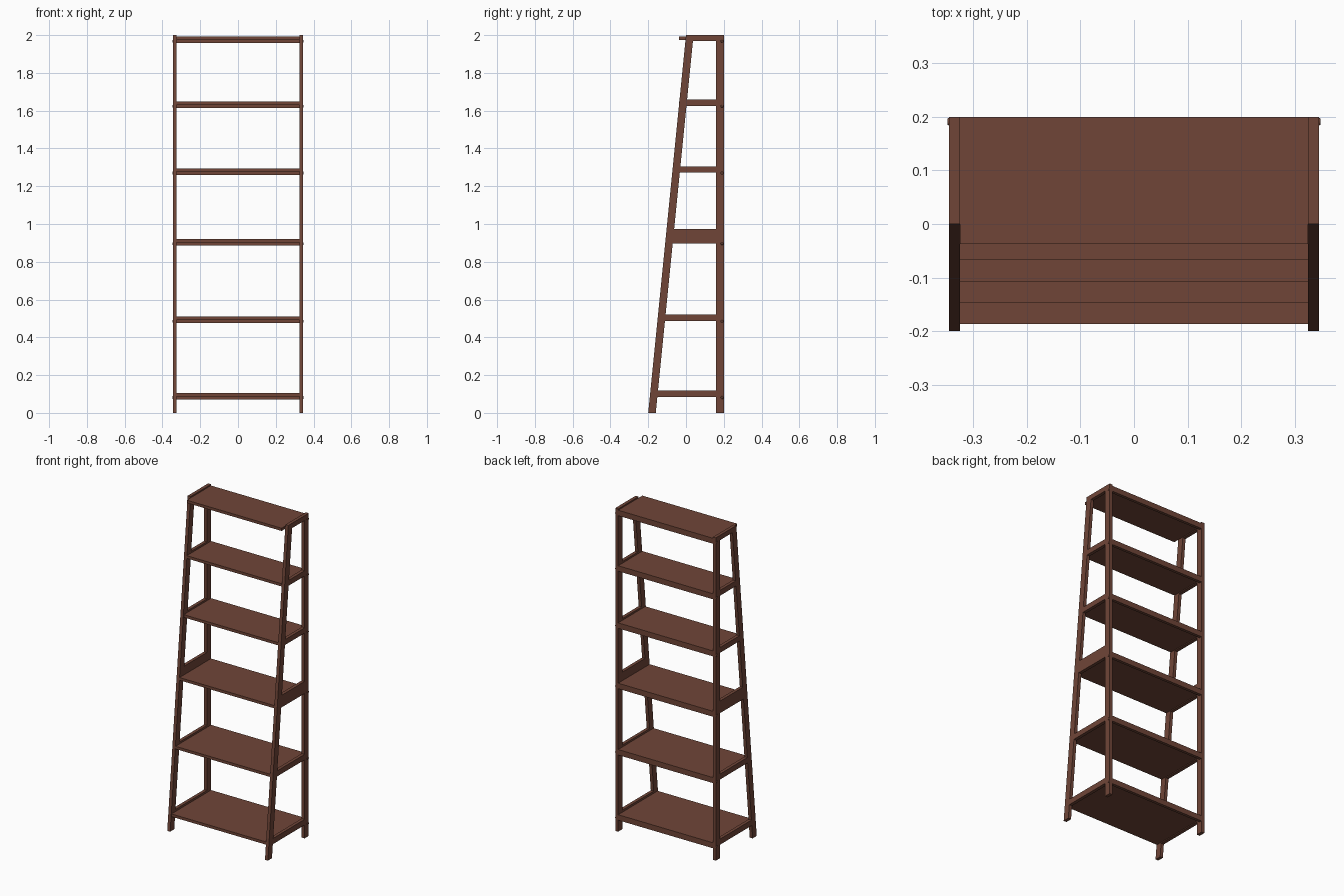
import bpy, bmesh, math
from mathutils import Matrix

if "Cube" in bpy.data.objects:
    bpy.data.objects.remove(bpy.data.objects["Cube"])

brown = bpy.data.materials.new("dark brown wood")
brown.diffuse_color = (0.16, 0.06, 0.039, 1)
brown.use_nodes = True
brown.node_tree.nodes["Principled BSDF"].inputs["Base Color"].default_value = brown.diffuse_color


def finish(name, bm):
    bmesh.ops.recalc_face_normals(bm, faces=bm.faces)
    me = bpy.data.meshes.new(name)
    bm.to_mesh(me)
    bm.free()
    me.materials.append(brown)
    ob = bpy.data.objects.new(name, me)
    bpy.context.collection.objects.link(ob)
    return ob


def side_profile(name, pts, x0, x1):
    """Extrude a (y, z) outline from x0 to x1."""
    bm = bmesh.new()
    f = bm.faces.new([bm.verts.new((x0, y, z)) for y, z in pts])
    ext = bmesh.ops.extrude_face_region(bm, geom=[f])
    for v in ext["geom"]:
        if isinstance(v, bmesh.types.BMVert):
            v.co.x = x1
    return finish(name, bm)


def rect(y0, y1, z0, z1):
    return [(y0, z0), (y1, z0), (y1, z1), (y0, z1)]


def front_y(z):
    # front edge of the leaning leg
    return -0.2 + 0.1 * z


W, T = 0.325, 0.02

# rail bottom, rail top, shelf front edge
levels = [(0.083, 0.118, -0.187), (0.487, 0.521, -0.147), (0.898, 0.973, -0.108),
          (1.272, 1.305, -0.067), (1.626, 1.659, -0.037), (1.970, 2.0, -0.037)]

for s, side in ((1, "right"), (-1, "left")):
    xa, xb = s * W, s * (W + T)
    # upright back leg and leaning front leg
    side_profile("back_leg_" + side, rect(0.16, 0.2, 0, 2), xa, xb)
    side_profile("front_leg_" + side, [(-0.2, 0), (-0.16, 0), (0.04, 2), (0, 2)], xa, xb)
    for i, (z0, z1, _) in enumerate(levels, 1):
        # side rail, butted against both legs
        side_profile(f"side_rail_{side}_{i}",
                     [(front_y(z0) + 0.04, z0), (0.16, z0), (0.16, z1), (front_y(z1) + 0.04, z1)],
                     xa, xb)
        # small round bolt head on the back leg
        bm = bmesh.new()
        bmesh.ops.create_cone(bm, cap_ends=True, segments=16, radius1=0.008, radius2=0.006,
                              depth=0.004,
                              matrix=Matrix.Translation((s * (W + T + 0.001), 0.191, z0 - 0.002))
                              @ Matrix.Rotation(s * math.pi / 2, 4, "Y"))
        finish(f"bolt_{side}_{i}", bm)

for i, (z0, z1, yf) in enumerate(levels, 1):
    top = z0 + 0.022
    # shelf board and the rail beneath its back edge
    side_profile(f"shelf_{i}", rect(yf, 0.2, top - 0.017, top), -W, W)
    side_profile(f"back_rail_{i}", rect(0.182, 0.2, top - 0.034, top - 0.017), -W, W)
